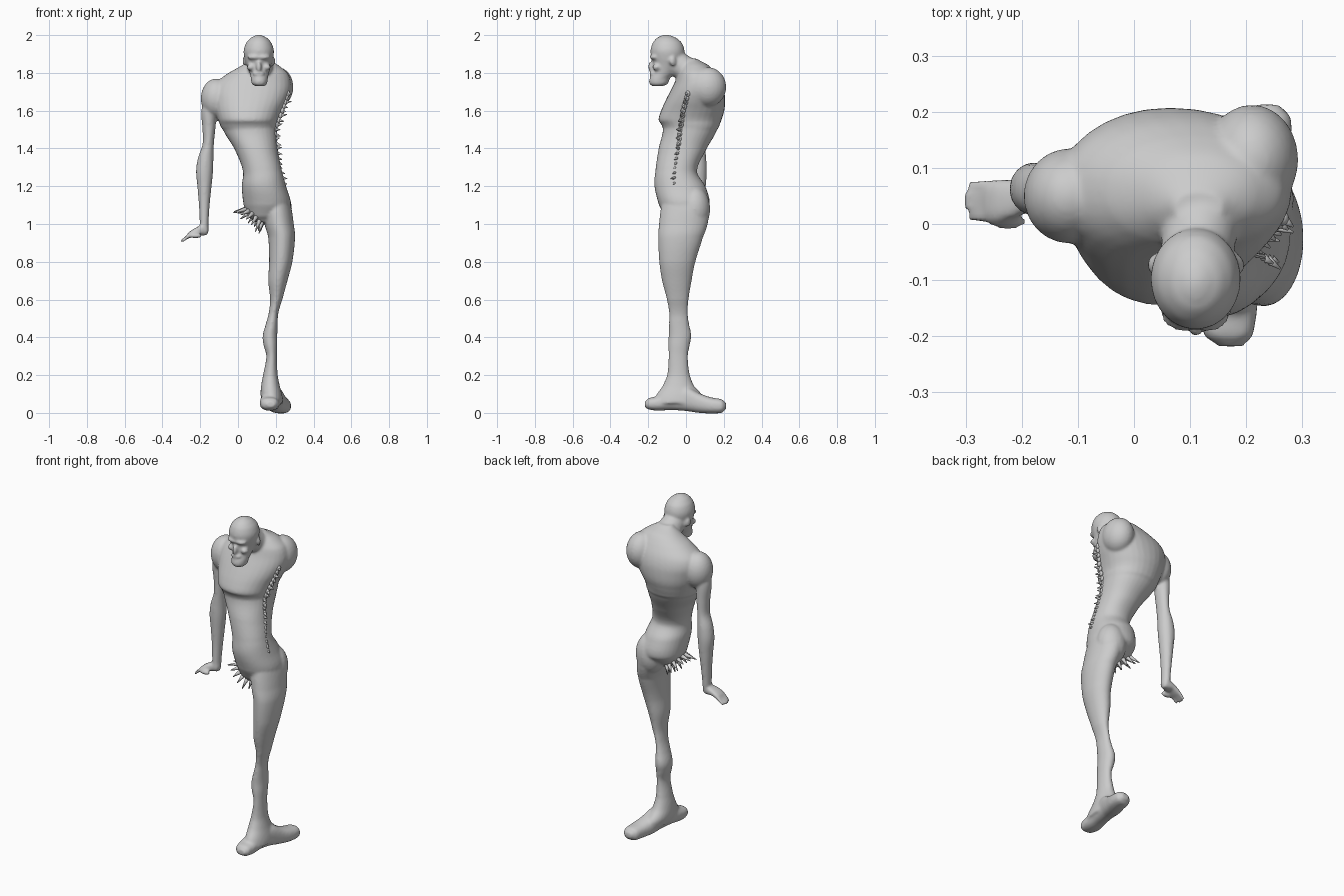
import bpy, bmesh, math, random
from mathutils import Vector, Matrix

random.seed(4)
SIDES, STEPS = 32, 5


def loft(bm, rings, axis="z", power=2.0):
    """Closed smooth loft; each ring = (position on axis, a_min, a_max, b_min, b_max)."""
    dense = []
    n = len(rings)
    for i in range(n - 1):
        p = [rings[max(i - 1, 0)], rings[i], rings[i + 1], rings[min(i + 2, n - 1)]]
        for s in range(STEPS):
            t = s / STEPS
            dense.append([b + t * (d - b) if k == 0 else
                          b + .5 * t * (c - a + t * (2*a - 5*b + 4*c - d2 + t * (3*(b - c) + d2 - a)))
                          for k, (a, b, c, d2, d) in enumerate(zip(*p, p[2]))])
    dense.append(list(rings[-1]))
    loops = []
    for t, a0, a1, b0, b1 in dense:
        loop = []
        for k in range(SIDES):
            u = math.tau * k / SIDES
            c, s = math.cos(u), math.sin(u)
            c = math.copysign(abs(c) ** (2 / power), c)
            s = math.copysign(abs(s) ** (2 / power), s)
            a, b = (a0 + a1) / 2 + c * (a1 - a0) / 2, (b0 + b1) / 2 + s * (b1 - b0) / 2
            co = {"z": (a, b, t), "y": (a, t, b), "x": (t, a, b)}[axis]
            loop.append(bm.verts.new(co))
        loops.append(loop)
    faces = [bm.faces.new((p[k], p[(k + 1) % SIDES], q[(k + 1) % SIDES], q[k]))
             for p, q in zip(loops, loops[1:]) for k in range(SIDES)]
    faces += [bm.faces.new(loops[0][::-1]), bm.faces.new(loops[-1])]
    bmesh.ops.recalc_face_normals(bm, faces=faces)


def blob(bm, centre, radii, turn=0.0):
    m = Matrix.Translation(centre) @ Matrix.Rotation(turn, 4, "Z") @ Matrix.Diagonal((*radii, 1))
    bmesh.ops.create_uvsphere(bm, u_segments=24, v_segments=16, radius=1, matrix=m)


def spike(bm, base, direction, length, radius):
    d = Vector(direction).normalized()
    m = Matrix.Translation(Vector(base) + d * length * .4) @ d.to_track_quat("Z", "Y").to_matrix().to_4x4()
    bmesh.ops.create_cone(bm, cap_ends=True, segments=8, radius1=radius, radius2=radius * .15,
                          depth=length, matrix=m)


def finish(bm, name):
    me = bpy.data.meshes.new(name)
    bm.to_mesh(me)
    bm.free()
    for p in me.polygons:
        p.use_smooth = True
    ob = bpy.data.objects.new(name, me)
    bpy.context.collection.objects.link(ob)
    return ob


def fuse(ob, voxel, rounds):
    r = ob.modifiers.new("fuse", "REMESH")
    r.mode, r.voxel_size, r.use_smooth_shade = "VOXEL", voxel, True
    s = ob.modifiers.new("soften", "SMOOTH")
    s.factor, s.iterations = .5, rounds


body = bmesh.new()
# torso, hips to nape
loft(body, [(1.01, .09, .19, -.08, .02), (1.04, .055, .24, -.11, .07), (1.1, .03, .28, -.143, .125),
            (1.2, .02, .255, -.167, .103), (1.28, .026, .232, -.162, .058), (1.4, -.02, .21, -.145, .11),
            (1.5, -.08, .208, -.122, .165), (1.53, -.097, .212, -.132, .18), (1.55, -.105, .215, -.146, .188),
            (1.6, -.12, .235, -.132, .203), (1.65, -.13, .26, -.11, .207), (1.7, -.135, .278, -.085, .203),
            (1.75, -.115, .28, -.06, .186), (1.8, -.05, .262, -.04, .155), (1.84, .02, .215, -.02, .12),
            (1.875, .07, .16, .0, .06)], power=2.15)
# shoulders: armless side and arm side
blob(body, (.21, .115, 1.725), (.083, .098, .105))
blob(body, (-.115, .05, 1.665), (.082, .085, .105))
# buttock
blob(body, (.2, .045, 1.08), (.085, .083, .12))
# neck
for t in range(7):
    f = t / 6
    blob(body, (.125 - .015 * f, .045 - .11 * f, 1.79 + .07 * f), (.072 - .008 * f, .062, .07))
# leg
loft(body, [(1.16, .17, .25, -.1, .08), (1.1, .13, .28, -.13, .125), (1.0, .14, .295, -.143, .115),
            (.93, .16, .302, -.147, .09), (.8, .165, .288, -.142, .05), (.7, .16, .262, -.127, .03),
            (.6, .17, .235, -.102, .014), (.53, .163, .214, -.09, .01), (.48, .15, .21, -.09, .015),
            (.41, .131, .208, -.092, .028), (.36, .135, .208, -.094, .02), (.3, .15, .206, -.092, .01),
            (.2, .133, .21, -.1, .02), (.14, .122, .222, -.125, .045), (.09, .12, .235, -.16, .09),
            (.05, .13, .24, -.17, .1)])
# foot with bulbous ends
loft(body, [(-.218, .15, .195, .03, .06), (-.2, .125, .212, .018, .078), (-.15, .115, .22, .012, .09),
            (-.08, .125, .225, .015, .12), (0, .14, .24, .01, .14), (.07, .155, .26, .0, .105),
            (.13, .175, .277, -.003, .083), (.19, .19, .28, .0, .072), (.213, .215, .26, .02, .052)],
     axis="y", power=2.4)
# arm
loft(body, [(1.7, -.17, -.08, .0, .1), (1.6, -.194, -.11, .0, .1), (1.5, -.188, -.12, .01, .1),
            (1.42, -.188, -.128, .015, .1), (1.35, -.212, -.13, .015, .107), (1.28, -.222, -.132, .015, .11),
            (1.2, -.215, -.14, .02, .105), (1.1, -.207, -.15, .025, .095), (1.0, -.202, -.156, .025, .085),
            (.96, -.2, -.156, .025, .08), (.94, -.19, -.165, .035, .07)])
# hand, fingers and thumb
loft(body, [(-.16, .03, .075, .945, .985), (-.19, .02, .08, .938, .995), (-.22, .008, .08, .94, .982),
            (-.25, .002, .08, .928, .965), (-.268, .003, .078, .922, .95)], axis="x", power=2.5)
for k in range(4):
    y, tip = .012 + k * .019, -.295 - .008 * (k in (1, 2))
    loft(body, [(-.245, y - .01, y + .01, .935, .958), (-.275, y - .01, y + .01, .916, .938),
                (tip, y - .007, y + .007, .9, .917)], axis="x")
blob(body, (-.225, .004, .938), (.035, .013, .014))
# head, cranium down to the jutting jaw
loft(body, [(1.73, .09, .14, -.18, -.12), (1.742, .072, .154, -.194, -.095), (1.77, .068, .158, -.193, -.085),
            (1.795, .063, .163, -.178, -.06), (1.84, .045, .175, -.174, -.03), (1.88, .034, .186, -.183, -.012),
            (1.92, .03, .19, -.188, -.008), (1.96, .043, .177, -.176, -.022), (1.985, .066, .155, -.155, -.05),
            (1.998, .09, .13, -.13, -.08), (2.002, .1, .12, -.115, -.095)])
# face: nose, upper lip, brow, cheeks, ears
blob(body, (.11, -.182, 1.832), (.014, .019, .03))
blob(body, (.11, -.175, 1.795), (.033, .018, .013))
for s in (-1, 1):
    blob(body, (.11 + s * .03, -.172, 1.883), (.033, .019, .012), s * .35)
    blob(body, (.11 + s * .042, -.155, 1.83), (.022, .022, .018), s * .4)
    blob(body, (.11 + s * .075, -.07, 1.862), (.011, .018, .026), s * .3)
fuse(finish(body, "body"), .0075, 5)

# torn flank where the arm is missing: a seam of ragged beads
flank = bmesh.new()
seam = [(.265, .01, 1.69), (.235, -.015, 1.6), (.196, -.03, 1.5), (.2, -.038, 1.4),
        (.216, -.055, 1.3), (.245, -.06, 1.19)]
for a, b in zip(seam, seam[1:]):
    for k in range(4):
        p = Vector(a).lerp(Vector(b), k / 4)
        length = random.uniform(.022, .042)
        spike(flank, p, (1, -.55 + random.uniform(-.3, .3), random.uniform(-.5, .3)), length, .012)
        blob(flank, p, (.011, .013, .016))
finish(flank, "torn_flank")

# torn hip where the leg is missing: ragged shreds
hip = bmesh.new()
for k in range(13):
    u = math.tau * k / 13
    base = (.085 - .045 * math.sin(u), -.025 + .065 * math.cos(u), 1.045 + .035 * math.sin(u))
    aim = (-.6 - .3 * math.sin(u), .45 * math.cos(u), -.75 + .55 * math.sin(u))
    spike(hip, base, aim, random.uniform(.05, .085), .014)
finish(hip, "torn_hip")
